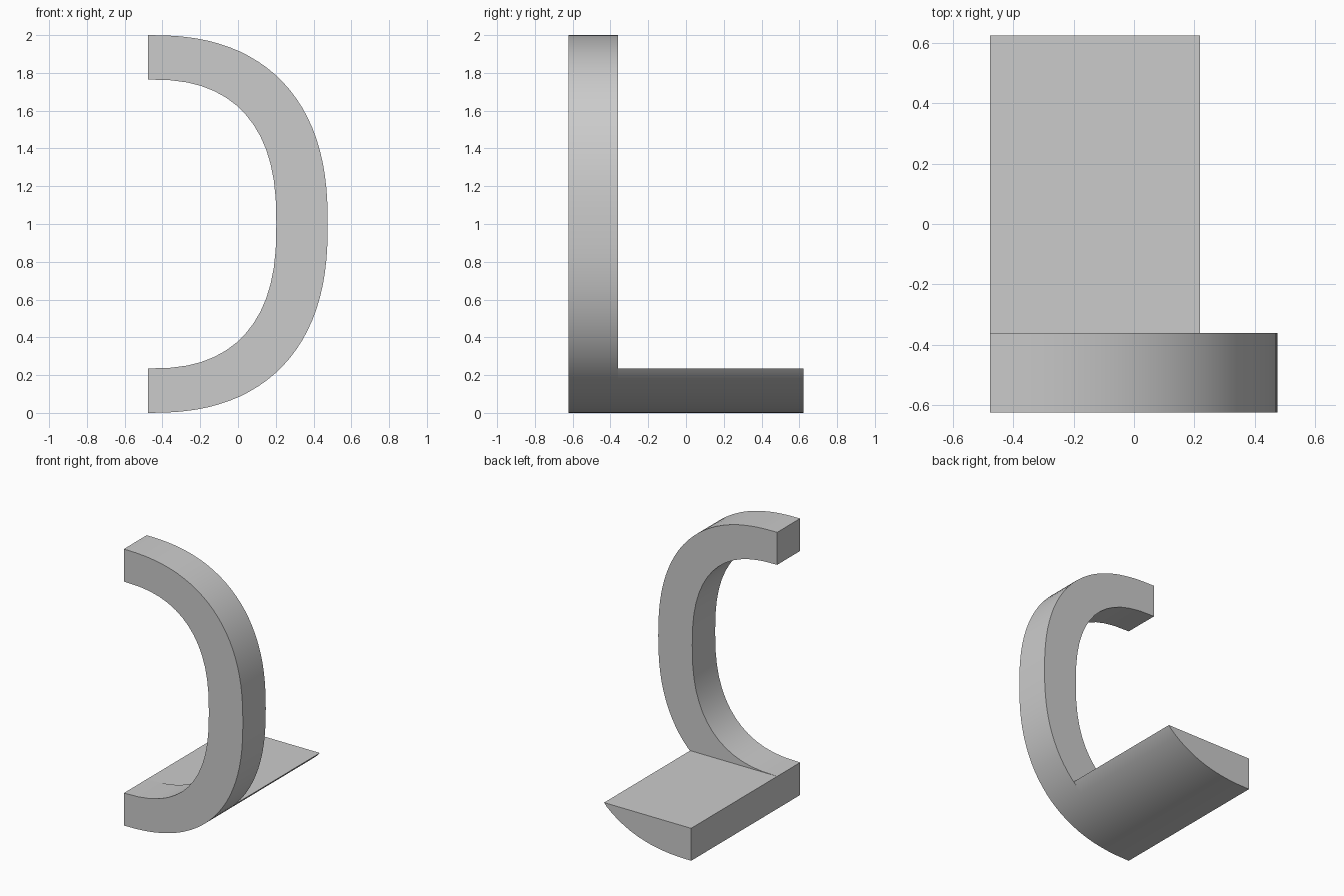
import bpy
import bmesh
import math

old = bpy.data.objects.get("Cube")
if old:
    bpy.data.objects.remove(old, do_unlink=True)

X0 = -0.477                       # flat open end of the arch
MID = 1.0                         # height of the arch centre
FRONT, STEP, BACK = -0.623, -0.361, 0.623
SHELF_TOP = 0.235

grey = bpy.data.materials.new("plain grey")
grey.use_nodes = True
grey.diffuse_color = (0.6, 0.6, 0.6, 1)
grey.node_tree.nodes["Principled BSDF"].inputs["Base Color"].default_value = (0.6, 0.6, 0.6, 1)


def bow(width, height, power, steps):
    """Rounded half outline from the lower end, round the side, to the upper end."""
    points = []
    for i in range(steps + 1):
        a = -math.pi / 2 + math.pi * i / steps
        c, s = max(math.cos(a), 0.0), math.sin(a)
        if abs(c) < 1e-6:
            c = 0.0
        x = X0 + width * c ** (2 / power)
        z = MID + height * math.copysign(abs(s) ** (2 / power), s)
        points.append((x, z))
    return points


def extrude_profile(name, profile, y0, y1):
    """Solid prism made from an x-z outline."""
    bm = bmesh.new()
    face = bm.faces.new([bm.verts.new((x, y0, z)) for x, z in profile])
    result = bmesh.ops.extrude_face_region(bm, geom=[face])
    moved = [v for v in result["geom"] if isinstance(v, bmesh.types.BMVert)]
    bmesh.ops.translate(bm, verts=moved, vec=(0, y1 - y0, 0))
    bmesh.ops.recalc_face_normals(bm, faces=bm.faces)
    mesh = bpy.data.meshes.new(name)
    bm.to_mesh(mesh)
    bm.free()
    obj = bpy.data.objects.new(name, mesh)
    bpy.context.collection.objects.link(obj)
    mesh.materials.append(grey)
    bpy.ops.object.select_all(action="DESELECT")
    obj.select_set(True)
    bpy.context.view_layer.objects.active = obj
    bpy.ops.object.shade_smooth_by_angle(angle=math.radians(30))
    return obj


outer = bow(0.952, 1.0, 2.42, 48)
inner = bow(0.68, MID - SHELF_TOP, 2.52, 28)

# Upright curved arch
extrude_profile("arch", outer + inner[::-1], FRONT, STEP)

# Shelf behind the arch: follows its outer curve below, flat on top
under = [p for p in outer if p[0] < 0.4 and p[1] < SHELF_TOP - 0.005]
extrude_profile("shelf", under + [(0.219, SHELF_TOP), (X0, SHELF_TOP)], STEP, BACK)
